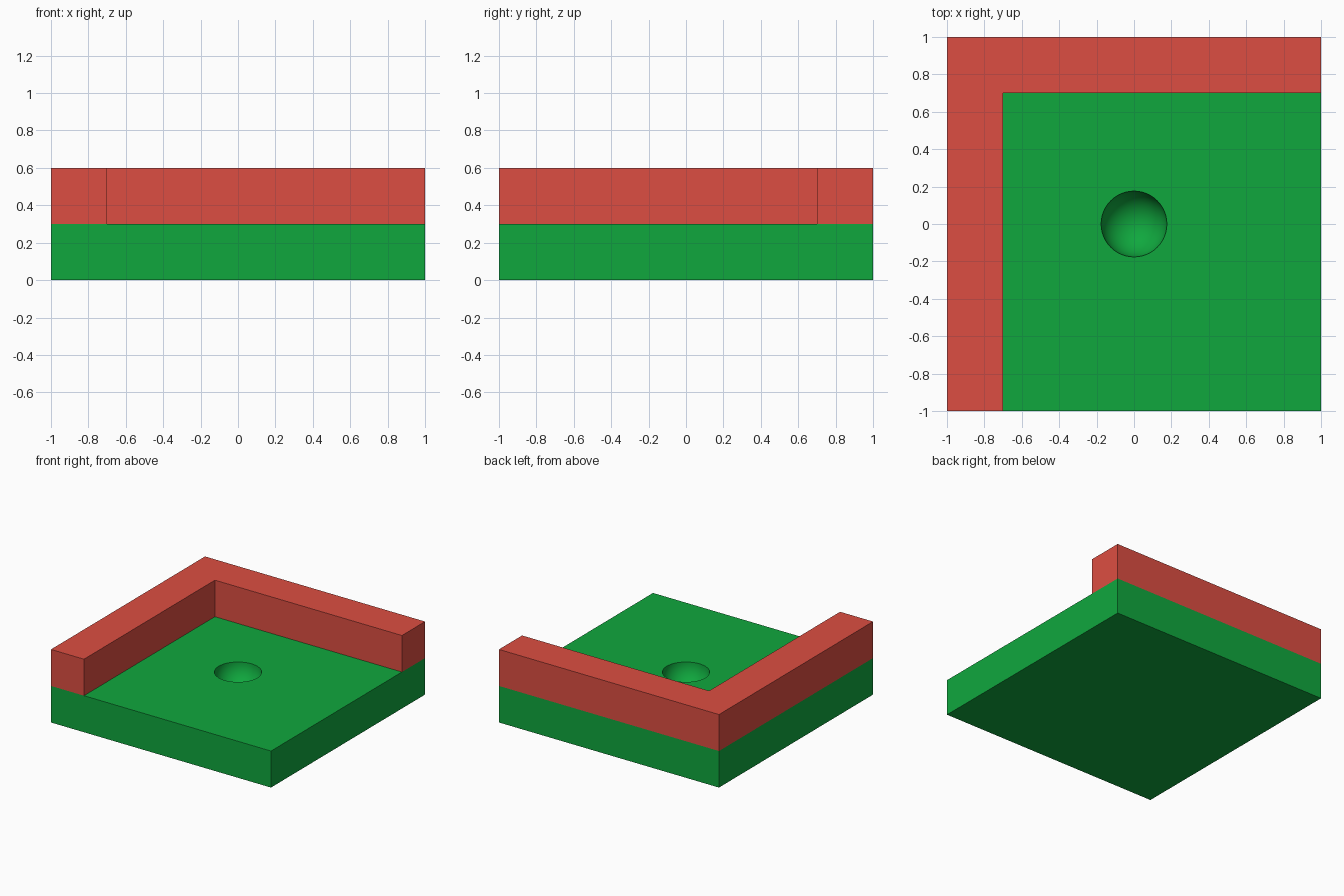
import bpy, bmesh
from math import sin, cos, pi, radians
from mathutils import Matrix

if "Cube" in bpy.data.objects:
    bpy.data.objects.remove(bpy.data.objects["Cube"])


def material(name, rgb):
    mat = bpy.data.materials.new(name)
    mat.diffuse_color = (*rgb, 1)
    mat.use_nodes = True
    mat.node_tree.nodes["Principled BSDF"].inputs["Base Color"].default_value = mat.diffuse_color
    return mat


def make_object(name, bm, mat=None):
    bmesh.ops.recalc_face_normals(bm, faces=bm.faces[:])
    mesh = bpy.data.meshes.new(name)
    bm.to_mesh(mesh)
    bm.free()
    obj = bpy.data.objects.new(name, mesh)
    bpy.context.collection.objects.link(obj)
    if mat:
        mesh.materials.append(mat)
    return obj


def prism(name, outline, z0, z1, mat):
    bm = bmesh.new()
    face = bm.faces.new([bm.verts.new((x, y, z0)) for x, y in outline])
    out = bmesh.ops.extrude_face_region(bm, geom=[face], use_keep_orig=True)
    verts = [v for v in out["geom"] if isinstance(v, bmesh.types.BMVert)]
    bmesh.ops.translate(bm, verts=verts, vec=(0, 0, z1 - z0))
    return make_object(name, bm, mat)


green = material("green", (0.005, 0.39, 0.048))
red = material("red", (0.72, 0.076, 0.054))

# Square base plate and L-shaped corner wall
base = prism("base_plate", [(-1, -1), (1, -1), (1, 1), (-1, 1)], 0, 0.3, green)
prism("corner_wall", [(-1, -1), (-0.7, -1), (-0.7, 0.7), (1, 0.7), (1, 1), (-1, 1)],
      0.3, 0.6, red)

# Round-bottomed cutter for the central dimple
R, STEPS = 0.176, 12
profile = [(R * sin(pi / 2 * i / STEPS), 0.299 - R * cos(pi / 2 * i / STEPS))
           for i in range(STEPS + 1)] + [(R, 0.4), (0, 0.4)]
bm = bmesh.new()
verts = [bm.verts.new((x, 0, z)) for x, z in profile]
edges = [bm.edges.new(pair) for pair in zip(verts, verts[1:])]
bmesh.ops.spin(bm, geom=verts + edges, cent=(0, 0, 0), axis=(0, 0, 1),
               angle=2 * pi, steps=48)
bmesh.ops.remove_doubles(bm, verts=bm.verts[:], dist=0.0005)
cutter = make_object("dimple_cutter", bm)
cutter.hide_render = True

# Sink the dimple into the plate
mod = base.modifiers.new("dimple", 'BOOLEAN')
mod.operation = 'DIFFERENCE'
mod.solver = 'EXACT'
mod.object = cutter
bpy.context.view_layer.objects.active = base
base.select_set(True)
bpy.ops.object.modifier_apply(modifier=mod.name)
bpy.data.objects.remove(cutter)
bpy.ops.object.shade_smooth_by_angle(angle=radians(35))
